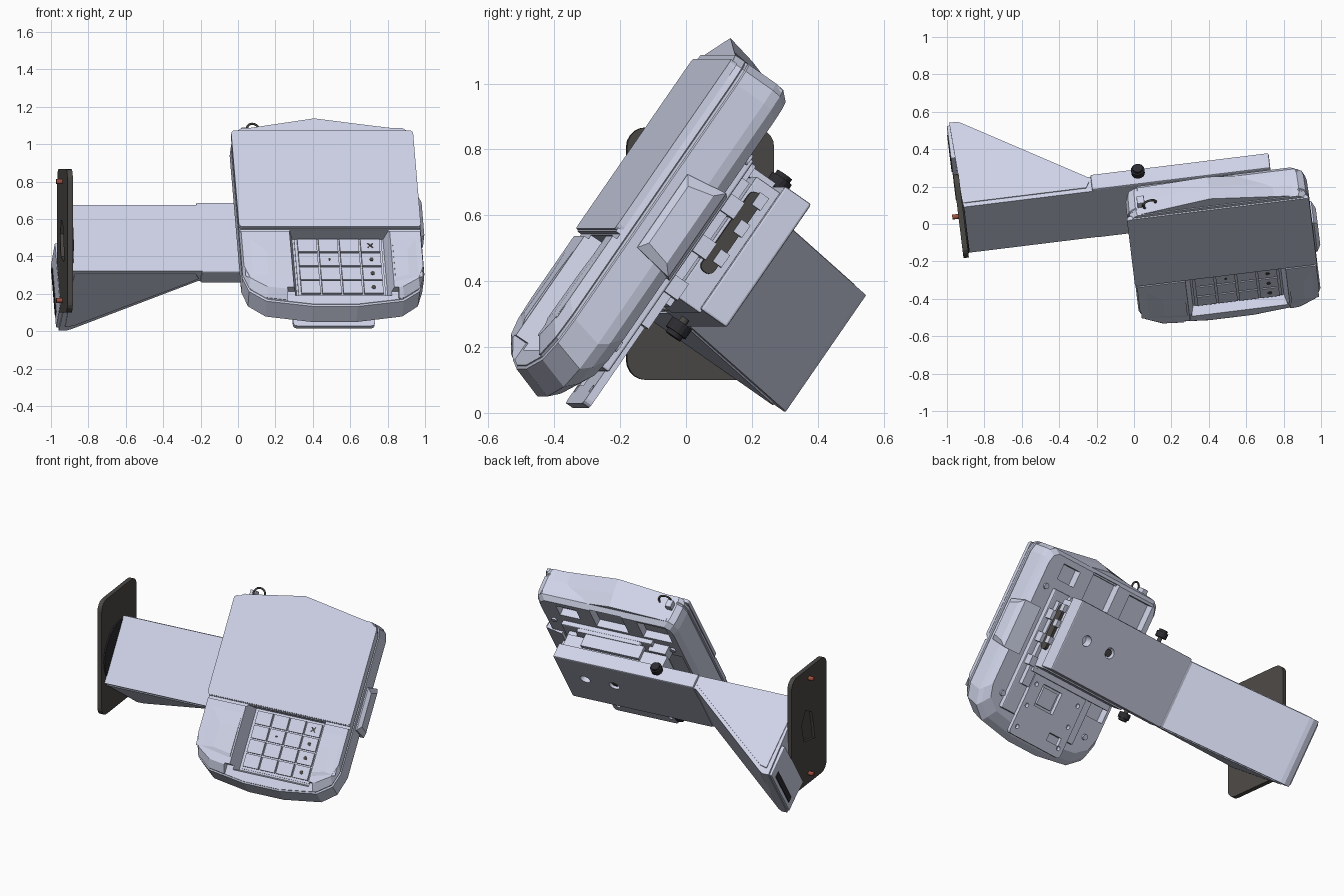
import bpy, bmesh
from math import radians, cos, sin, pi
from mathutils import Matrix, Vector

if "Cube" in bpy.data.objects:
    bpy.data.objects.remove(bpy.data.objects["Cube"])

# Frames: UPRIGHT is turned about z, TILT also leans back like the terminal
UPRIGHT = Matrix.Translation((0, 0, .5)) @ Matrix.Rotation(radians(7), 4, 'Z')
TILT = UPRIGHT @ Matrix.Rotation(radians(55.2), 4, 'X')


def material(name, rgb):
    m = bpy.data.materials.new(name)
    m.diffuse_color = (*rgb, 1)
    m.use_nodes = True
    m.node_tree.nodes["Principled BSDF"].inputs["Base Color"].default_value = m.diffuse_color
    return m


PALE = material("pale_plastic", (.62, .65, .80))
DARK = material("dark_metal", (.07, .065, .06))
BLACK = material("black_rubber", (.025, .025, .03))
RED = material("red_screw", (.35, .08, .05))


def finish(name, bm, mat=PALE, frame=TILT, bevel=0):
    bmesh.ops.recalc_face_normals(bm, faces=bm.faces)
    if bm.calc_volume(signed=True) < 0:
        bmesh.ops.reverse_faces(bm, faces=bm.faces)
    me = bpy.data.meshes.new(name)
    if bevel:
        bmesh.ops.bevel(bm, geom=bm.edges[:], offset=bevel, segments=2, affect='EDGES', profile=.5)
    bm.to_mesh(me)
    bm.free()
    ob = bpy.data.objects.new(name, me)
    bpy.context.collection.objects.link(ob)
    ob.matrix_world = frame
    me.materials.append(mat)
    return ob


def loft(name, rings, **kw):
    bm = bmesh.new()
    rows = [[bm.verts.new(p) for p in r] for r in rings]
    n = len(rows[0])
    for a, b in zip(rows, rows[1:]):
        for i in range(n):
            bm.faces.new((a[i], a[(i + 1) % n], b[(i + 1) % n], b[i]))
    bm.faces.new(rows[0][::-1])
    bm.faces.new(rows[-1])
    return finish(name, bm, **kw)


def box(name, u0, u1, v0, v1, w0, w1, **kw):
    return loft(name, [[(u0, v0, w), (u1, v0, w), (u1, v1, w), (u0, v1, w)] for w in (w0, w1)], **kw)


def cylinder(name, center, r, depth, axis='w', sides=24, **kw):
    put = {'u': lambda a, b, t: (t, a, b), 'v': lambda a, b, t: (a, t, b), 'w': lambda a, b, t: (a, b, t)}[axis]
    c = Vector(center)
    ang = [2 * pi * i / sides for i in range(sides)]
    return loft(name, [[c + Vector(put(r * cos(a), r * sin(a), t)) for a in ang]
                       for t in (-depth / 2, depth / 2)], **kw)


def rounded(x0, x1, y0, y1, r, seg=5):
    pts = []
    for cx, cy, a0 in ((x1 - r, y1 - r, 0), (x0 + r, y1 - r, 90), (x0 + r, y0 + r, 180), (x1 - r, y0 + r, 270)):
        for i in range(seg + 1):
            a = radians(a0 + 90 * i / seg)
            pts.append((cx + r * cos(a), cy + r * sin(a)))
    return pts


def slab(name, outline, w0, w1, **kw):
    return loft(name, [[(x, y, w) for x, y in outline] for w in (w0, w1)], **kw)


def cut(ob, *cutters):
    # One cutter at a time; an empty result is retried with the other solver
    for c in cutters:
        for solver in ('EXACT', 'FLOAT'):
            m = ob.modifiers.new("cut", 'BOOLEAN')
            m.object, m.solver = c, solver
            bpy.context.view_layer.update()
            me = bpy.data.meshes.new_from_object(ob.evaluated_get(bpy.context.evaluated_depsgraph_get()))
            ob.modifiers.clear()
            if len(me.polygons) > 5:
                ob.data = me
                break
        bpy.data.objects.remove(c)


# Terminal body: chamfered outline lofted from back to front, with a side groove
UC = .4575
half = [(.12, -.64), (.37, -.605), (.46, -.54), (.49, -.45), (.49, .43), (.475, .48), (.44, .505)]
outline = half + [(-x, y) for x, y in reversed(half)]


def ring(w, su, k):
    return [(UC + x * su, y * (k if y < 0 else min(1, su + .015)), w) for x, y in outline]


body = loft("terminal_body", [ring(.09, .93, .88), ring(.12, .98, .97), ring(.15, .995, 1.02), ring(.25, 1, .97),
                              ring(.254, .985, .955), ring(.262, .985, .95), ring(.266, 1, .95), ring(.30, .985, .87)])
recess = loft("keypad_cutter", [[(.26 - d, -.54 - d, w), (.75 + d, -.54 - d, w), (.75 + d, -.15, w), (.26 - d, -.15, w)]
                                for w, d in ((.2, 0), (.32, .03))])
notch = box("lip_cutter", .20, .80, -.70, -.53, .257, .34)
step = box("step_cutter", -.1, 1.0, -.163, -.146, .285, .34)
pockets = [box("back_cutter", *p, .05, .14) for p in
           ((.04, .24, .30, .46), (.34, .56, .30, .48), (.66, .80, .34, .44), (.02, .18, -.30, .15))]
cut(body, recess, notch, step, *pockets)

# Sloping cheeks beside the keypad
for name, inner, outer in (("left_cheek", .225, -.02), ("right_cheek", .785, .935)):
    mid = (inner + outer) / 2
    loft(name, [[(outer, -.17, .298), (inner, -.17, .298), (inner, -.50, .298), (outer, -.46, .298)],
                [(mid, -.3, .304), (inner, -.3, .304), (inner, -.47, .306), (mid, -.45, .306)]])

# Screen panel and peaked top cap
slab("screen_panel", rounded(-.035, .945, -.142, .485, .02, 3), .285, .308)
loft("top_cap", [[(0, .47, w), (.92, .47, w), (.90, .50, w), (.76, .52 - d, w), (.42, .572 - d, w), (.04, .505, w)]
                 for w, d in ((.12, .045), (.2, .02), (.295, 0))])

# Keypad with a 4 x 4 grid of keys
box("keypad_tray", .27, .74, -.53, -.155, .195, .207)
for r in range(4):
    for c in range(4):
        u, v = .285 + c * .113, -.515 + r * .09
        box(f"key_{r}_{c}", u, u + .103, v, v + .081, .2, .222)
for r, shape in ((0, 10), (1, 8), (2, 6)):
    cylinder(f"key_mark_{r}", (.676, -.475 + r * .09, .223), .012, .004, sides=shape, mat=DARK)
cylinder("key_dot", (.45, -.295, .223), .007, .004, sides=8, mat=DARK)
for i, s in enumerate((-1, 1)):
    o = box(f"cross_mark_{i}", -.02, .02, -.003, .003, -.002, .002, mat=DARK)
    o.matrix_world = TILT @ Matrix.Translation((.676, -.205, .223)) @ Matrix.Rotation(s * pi / 4, 4, 'Z')

# Card reader bump on the right edge
loft("card_reader", [[(u, -.17 + d, w0), (u, .14 - d, w0), (u, .12 - d, w1), (u, -.15 + d, w1)]
                     for u, d, w0, w1 in ((.84, 0, .07, .22), (.955, 0, .09, .22), (.975, .03, .12, .2))])

# Back plate with slots and screw holes
plate = slab("back_plate", rounded(.25, .69, -.615, .28, .02, 3), .035, .06)
cut(plate, box("c", .31, .55, .16, .24, 0, .1), box("c", .30, .40, -.55, -.50, 0, .1),
    box("c", .44, .60, -.40, -.26, 0, .1),
    *[cylinder("c", (u, v, .05), .014, .1, sides=12) for u in (.29, .65) for v in (-.56, -.42, -.28)])
box("back_module", .18, .80, -.50, .28, .06, .095, bevel=.006)
box("slot_cover", .46, .58, -.385, -.275, .045, .07)
box("side_rail", .70, .76, -.32, .22, .03, .10)
for i, v in enumerate((-.2, -.05, .1)):
    box(f"rail_clip_{i}", .70, .79, v, v + .06, .01, .08)
box("connector_block", .08, .2, .17, .25, .03, .1)
box("connector_plug", .11, .17, .19, .24, 0, .04, mat=DARK)
for i, (u, v) in enumerate(((.1, -.42), (.82, -.42), (.86, .27), (.06, .22))):
    cylinder(f"back_screw_{i}", (u, v, .088), .018, .02, sides=12)

# Bracket joining terminal and arm
box("mount_bracket", .06, .745, -.19, .25, -.075, .022, bevel=.005)
box("bracket_ledge", .08, .74, -.225, -.17, .012, .036)
box("top_hinge", .22, .62, .245, .275, -.05, .04)
TO_U = Matrix(((0, 0, 1, 0), (1, 0, 0, 0), (0, 1, 0, 0), (0, 0, 0, 1)))
slab("latch_bar", rounded(-.08, .21, -.035, .012, .02), .735, .765, mat=DARK, frame=TILT @ TO_U)
for i, v in enumerate((-.04, .07, .17)):
    box(f"latch_tab_{i}", .74, .772, v, v + .045, -.045, -.012)

# Arm: straight cover with two holes, then a flared wall end
cover = box("arm_cover", -.2, .76, -.18, .275, -.163, -.065, bevel=.007)
cut(cover, *[cylinder("c", (u, .07, -.16), .034, .1) for u in (.60, .40)])
cylinder("hole_lock", (.40, .07, -.125), .024, .05, mat=DARK)
side = [(-.893, -.065), (-.17, -.065), (-.17, -.155), (-.215, -.16), (-.85, -.61), (-.875, -.622), (-.915, -.622)]
loft("arm_flare", [[(u, v, w) for u, w in side] for v in (-.172, .258)])
ridge = [(-.885, -.09), (-.23, -.09), (-.21, -.13), (-.25, -.16), (-.84, -.57), (-.885, -.58)]
for name, v0, v1 in (("flare_side_bottom", -.178, -.17), ("flare_side_top", .256, .263)):
    loft(name, [[(u, v, w) for u, w in ridge] for v in (v0, v1)])
box("flare_end_lip", -.93, -.90, -.16, .245, -.615, -.40, bevel=.006)
box("flare_end_slot", -.934, -.92, -.10, .19, -.59, -.55, mat=BLACK)

# Clamp knobs above and below the arm
for name, v, s in (("upper_knob", .32, -1), ("lower_knob", -.215, 1)):
    cylinder(name, (.055, v, -.115), .036, .035, axis='v', sides=16, mat=BLACK)
    cylinder(name + "_cap", (.055, v - s * .022, -.115), .027, .02, axis='v', sides=16, mat=BLACK)
    cylinder(name + "_stem", (.055, v + s * .03, -.115), .014, .06, axis='v', sides=12, mat=DARK)

# Wall plate, swivel disc and screws in the upright frame
wall = slab("wall_plate", rounded(-.07, .38, -.40, .367, .06), -.927, -.898, mat=DARK, frame=UPRIGHT @ TO_U)
hole = slab("c", [(.08, -.13), (.22, -.10), (.25, .02), (.2, .1), (.12, .06), (.1, -.02)], -1, -.91,
            frame=UPRIGHT @ TO_U)
cut(wall, hole)
cylinder("swivel_disc", (-.898, .155, -.04), .2, .016, axis='u', sides=40, mat=BLACK, frame=UPRIGHT)
for i, z in enumerate((-.335, .30)):
    cylinder(f"wall_screw_{i}", (-.93, .155, z), .013, .06, axis='u', sides=12, mat=RED, frame=UPRIGHT)

# Cable loop at the top edge
cu = bpy.data.curves.new("cable_loop", 'CURVE')
cu.dimensions, cu.bevel_depth, cu.bevel_resolution = '3D', .006, 2
sp = cu.splines.new('POLY')
sp.points.add(15)
for i, p in enumerate(sp.points):
    a = radians(-70 + 320 * i / 15)
    p.co = (.095 + .035 * cos(a), .53 + .035 * sin(a), .24 + .02 * sin(a / 2), 1)
cable = bpy.data.objects.new("cable_loop", cu)
bpy.context.collection.objects.link(cable)
cable.matrix_world = TILT
cu.materials.append(DARK)
box("cable_plug", .03, .07, .50, .545, .2, .25, bevel=.004)
